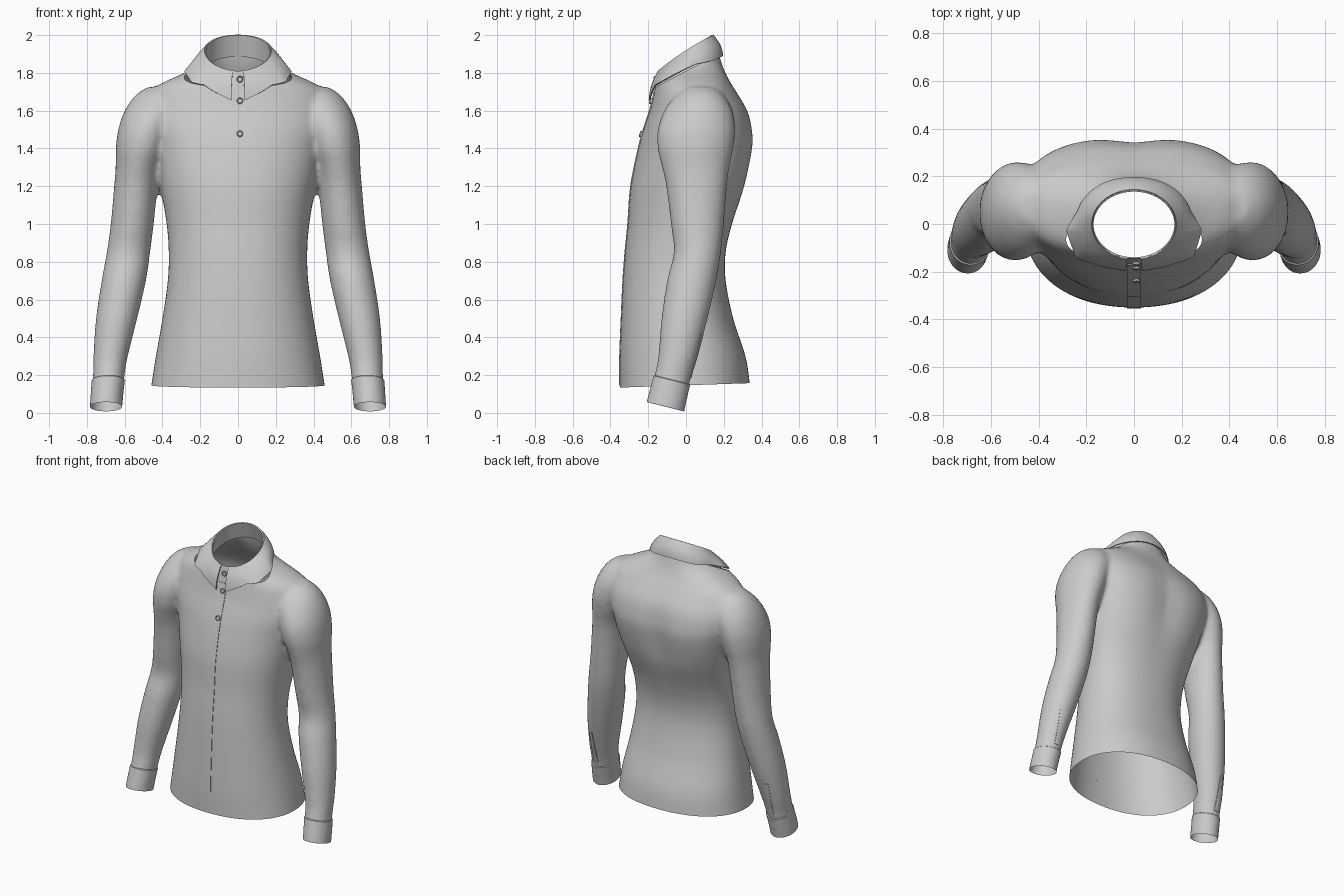
import bpy, bmesh, math
from mathutils import Vector
from mathutils.bvhtree import BVHTree

if "Cube" in bpy.data.objects:
    bpy.data.objects.remove(bpy.data.objects["Cube"])

cloth = bpy.data.materials.new("light_grey_cloth")
cloth.use_nodes = True
GREY = (0.6, 0.6, 0.6, 1)
cloth.diffuse_color = GREY
cloth.node_tree.nodes["Principled BSDF"].inputs["Base Color"].default_value = GREY


def make(name, bm, angle=40, thick=0):
    """Turn a bmesh into a smooth-shaded object, optionally thickened."""
    me = bpy.data.meshes.new(name)
    bm.to_mesh(me)
    bm.free()
    ob = bpy.data.objects.new(name, me)
    bpy.context.collection.objects.link(ob)
    me.materials.append(cloth)
    bpy.ops.object.select_all(action='DESELECT')
    ob.select_set(True)
    bpy.context.view_layer.objects.active = ob
    if thick:
        mod = ob.modifiers.new("thickness", 'SOLIDIFY')
        mod.thickness, mod.offset = thick, 0
        bpy.ops.object.modifier_apply(modifier=mod.name)
    bpy.ops.object.shade_smooth_by_angle(angle=math.radians(angle))
    return ob


def spline(rows, steps=6):
    """Catmull-Rom through rows of numbers."""
    out = []
    for i in range(len(rows) - 1):
        a, b, c, d = (rows[max(0, min(len(rows) - 1, i + k))] for k in (-1, 0, 1, 2))
        for s in range(steps):
            t = s / steps
            out.append([q + t / 2 * (r - p + t * (2 * p - 5 * q + 4 * r - w + t * (3 * (q - r) + w - p)))
                        for p, q, r, w in zip(a, b, c, d)])
    return out + [rows[-1]]


def skin(bm, rings, closed=True, caps=False):
    rv = [[bm.verts.new(p) for p in ring] for ring in rings]
    n = len(rv[0])
    for a, b in zip(rv, rv[1:]):
        for i in range(n if closed else n - 1):
            j = (i + 1) % n
            bm.faces.new((a[i], a[j], b[j], b[i]))
    if caps:
        bm.faces.new(rv[0])
        bm.faces.new(rv[-1])


def power(v, n):
    return math.copysign(abs(v) ** (2 / n), v)


# Torso sections: height, half width, front y, back y, y of widest point
torso = [(0.05, 0.475, -0.35, 0.345, 0), (0.16, 0.457, -0.35, 0.337, 0), (0.3, 0.435, -0.35, 0.315, 0),
         (0.5, 0.4, -0.342, 0.25, -0.02), (0.7, 0.372, -0.333, 0.21, -0.03), (0.85, 0.367, -0.322, 0.21, -0.02),
         (1.0, 0.378, -0.307, 0.245, 0), (1.2, 0.412, -0.292, 0.315, 0.03), (1.4, 0.45, -0.252, 0.357, 0.05),
         (1.5, 0.48, -0.225, 0.355, 0.06), (1.6, 0.49, -0.192, 0.33, 0.07), (1.7, 0.465, -0.168, 0.27, 0.08),
         (1.75, 0.395, -0.16, 0.237, 0.07), (1.8, 0.285, -0.155, 0.21, 0.06), (1.85, 0.21, -0.15, 0.19, 0.03),
         (1.92, 0.192, -0.15, 0.172, 0.01), (2.05, 0.185, -0.15, 0.165, 0.01)]
# Sleeve sections: height, inner x, outer x, front y, back y
sleeve = [(-0.06, 0.62, 0.782, -0.225, -0.03), (0.05, 0.617, 0.778, -0.205, -0.005), (0.2, 0.6, 0.768, -0.167, 0.03),
          (0.3, 0.583, 0.766, -0.147, 0.06), (0.5, 0.533, 0.752, -0.13, 0.115), (0.7, 0.487, 0.722, -0.1, 0.16),
          (0.85, 0.465, 0.695, -0.065, 0.185), (1.0, 0.446, 0.674, -0.08, 0.2), (1.2, 0.425, 0.656, -0.105, 0.217),
          (1.3, 0.408, 0.648, -0.127, 0.23), (1.4, 0.37, 0.647, -0.15, 0.25), (1.5, 0.34, 0.634, -0.15, 0.26),
          (1.6, 0.3, 0.6, -0.115, 0.245), (1.68, 0.3, 0.545, -0.055, 0.2), (1.725, 0.3, 0.48, 0, 0.15)]

bm = bmesh.new()
rings = []
for z, w, f, b, cy in spline(torso):
    upper = math.exp(-((z - 1.4) / 0.25) ** 2)
    ring = []
    for i in range(72):
        t = math.tau * i / 72
        c, s = math.cos(t), math.sin(t)
        n = 2.2 + (0.6 * upper if s > 0 else 0)
        x = w * power(c, n)
        y = cy + power(s, n) * (b - cy if s > 0 else cy - f)
        if s > 0:
            y -= 0.02 * upper * math.exp(-(x / 0.1) ** 2)   # spine hollow
        ring.append((x, y, z))
    rings.append(ring)
skin(bm, rings, caps=True)
for side in (1, -1):
    skin(bm, [[(side * ((x0 + x1) / 2 + (x1 - x0) / 2 * math.cos(math.tau * i / 40)),
                (y0 + y1) / 2 + (y1 - y0) / 2 * math.sin(math.tau * i / 40), z) for i in range(40)]
              for z, x0, x1, y0, y1 in spline(sleeve)], caps=True)
bmesh.ops.recalc_face_normals(bm, faces=bm.faces)
shirt = make("shirt_body", bm)

# Fuse torso and sleeves into one smooth skin
mod = shirt.modifiers.new("fuse", 'REMESH')
mod.mode, mod.voxel_size = 'VOXEL', 0.014
bpy.ops.object.modifier_apply(modifier=mod.name)
mod = shirt.modifiers.new("soften", 'SMOOTH')
mod.factor, mod.iterations = 0.5, 10
bpy.ops.object.modifier_apply(modifier=mod.name)

# Open the neck, hem and cuffs
bm = bmesh.new()
bm.from_mesh(shirt.data)


def slice_off(test, co, no, clear=True):
    faces = [f for f in bm.faces if test(f.calc_center_median())]
    geom = set(faces)
    for f in faces:
        geom.update(f.verts)
        geom.update(f.edges)
    bmesh.ops.bisect_plane(bm, geom=list(geom), plane_co=co, plane_no=no, clear_outer=clear)


def on_arm(c):
    return abs(c.x) > 0.53 and c.z < 0.35


cuff_no = Vector((0, -0.25, -1)).normalized()
cuff_top = Vector((0.69, -0.07, 0.175))
slice_off(lambda c: c.z > 1.5, (0, 0, 1.81), (0, -0.53, 1))
slice_off(lambda c: abs(c.x) < 0.53 and c.z < 0.35, (0, 0, 0.146), (0, 0.034, -1))
slice_off(on_arm, (0.69, -0.11, 0.033), cuff_no)
for d in (0, 0.004):
    slice_off(on_arm, cuff_top + cuff_no * d, cuff_no, False)
# Raised cuff band
bm.normal_update()
for v, n in [(v, v.normal.copy()) for v in bm.verts]:
    if on_arm(v.co) and (v.co - cuff_top).dot(cuff_no) > 0.002:
        v.co += n * 0.006
bm.normal_update()
skin_tree = BVHTree.FromBMesh(bm)
bm.to_mesh(shirt.data)
bm.free()
bpy.ops.object.shade_smooth_by_angle(angle=math.radians(50))


def strip(name, x0, x1, z0, z1, side):
    """Thin band lying on the cloth; side is -1 for front, 1 for back."""
    rows = []
    for k in range(41):
        z = z0 + (z1 - z0) * k / 40
        hits = [skin_tree.ray_cast(Vector((x0 + (x1 - x0) * i / 4, side, z)), Vector((0, -side, 0)))[0]
                for i in range(5)]
        if all(hits):
            rows.append([h + Vector((0, side * 0.002, 0)) for h in hits])
    b = bmesh.new()
    skin(b, rows, closed=False)
    make(name, b, thick=0.004)


strip("front_placket", -0.03, 0.03, 0.145, 1.7, -1)
strip("left_sleeve_placket", 0.675, 0.705, 0.18, 0.42, 1)
strip("right_sleeve_placket", -0.705, -0.675, 0.18, 0.42, 1)


# Collar: rim, stand and folded leaf, swept by angle from the back
def rim(t):
    y = 0.14 * math.cos(t) - 0.002
    u = (y + 0.142) / 0.28
    return Vector((0.172 * math.sin(t), y, 1.81 + 0.19 * u + 0.04 * u * (1 - u)))


def neckline(t):
    y = 0.005 + 0.168 * math.cos(t)
    return Vector((0.19 * math.sin(t), y, 1.795 + 0.53 * y))


def leaf_edge(t, end):
    p = Vector((0.212 * math.sin(t), 0.005 + 0.185 * math.cos(t), 0))
    p.z = 1.79 + 0.53 * p.y - 0.045 * (abs(t) / end) ** 6
    loc, no, *_ = skin_tree.find_nearest(p)
    return loc + no * 0.012


bm = bmesh.new()
turn = [math.tau * i / 72 for i in range(72)]
skin(bm, [[neckline(t).lerp(rim(t), k / 4) for t in turn] for k in range(5)])
bmesh.ops.recalc_face_normals(bm, faces=bm.faces)
make("collar_stand", bm, thick=0.005)

bm = bmesh.new()
END = math.pi - 0.16
sweep = [END * (i / 36 - 1) for i in range(73)]
rows = []
for k in range(7):
    u = k / 6
    row = []
    for t in sweep:
        out = Vector((math.sin(t), math.cos(t), 0))
        row.append(rim(t).lerp(leaf_edge(t, END), u) + out * (0.004 + 0.012 * math.sin(math.pi * u)))
    rows.append(row)
skin(bm, rows, closed=False)
bmesh.ops.recalc_face_normals(bm, faces=bm.faces)
make("collar_leaf", bm, thick=0.007)

# Buttons: rimmed discs with four thread holes
for name, z in (("collar_button", 1.765), ("upper_button", 1.65), ("chest_button", 1.475)):
    hit, no, *_ = skin_tree.ray_cast(Vector((0.01, -1, z)), Vector((0, 1, 0)))
    if z > 1.7:
        hit, no = Vector((0.01, -0.158, z)), Vector((0, -1, 0.1))
    bm = bmesh.new()
    profile = [(0.016, 0), (0.017, 0.008), (0.014, 0.011), (0.011, 0.008), (0.0005, 0.008)]
    skin(bm, [[(r * math.cos(math.tau * i / 20), r * math.sin(math.tau * i / 20), h) for i in range(20)]
              for r, h in profile], caps=True)
    for a in range(4):
        q = math.pi / 4 + a * math.pi / 2
        hole = bmesh.ops.create_circle(bm, cap_ends=True, segments=8, radius=0.002)["verts"]
        bmesh.ops.translate(bm, verts=hole, vec=(0.005 * math.cos(q), 0.005 * math.sin(q), 0.0085))
    bmesh.ops.recalc_face_normals(bm, faces=bm.faces)
    ob = make(name, bm, angle=30)
    ob.location = hit + no.normalized() * 0.003
    ob.rotation_euler = no.to_track_quat('Z', 'Y').to_euler()
